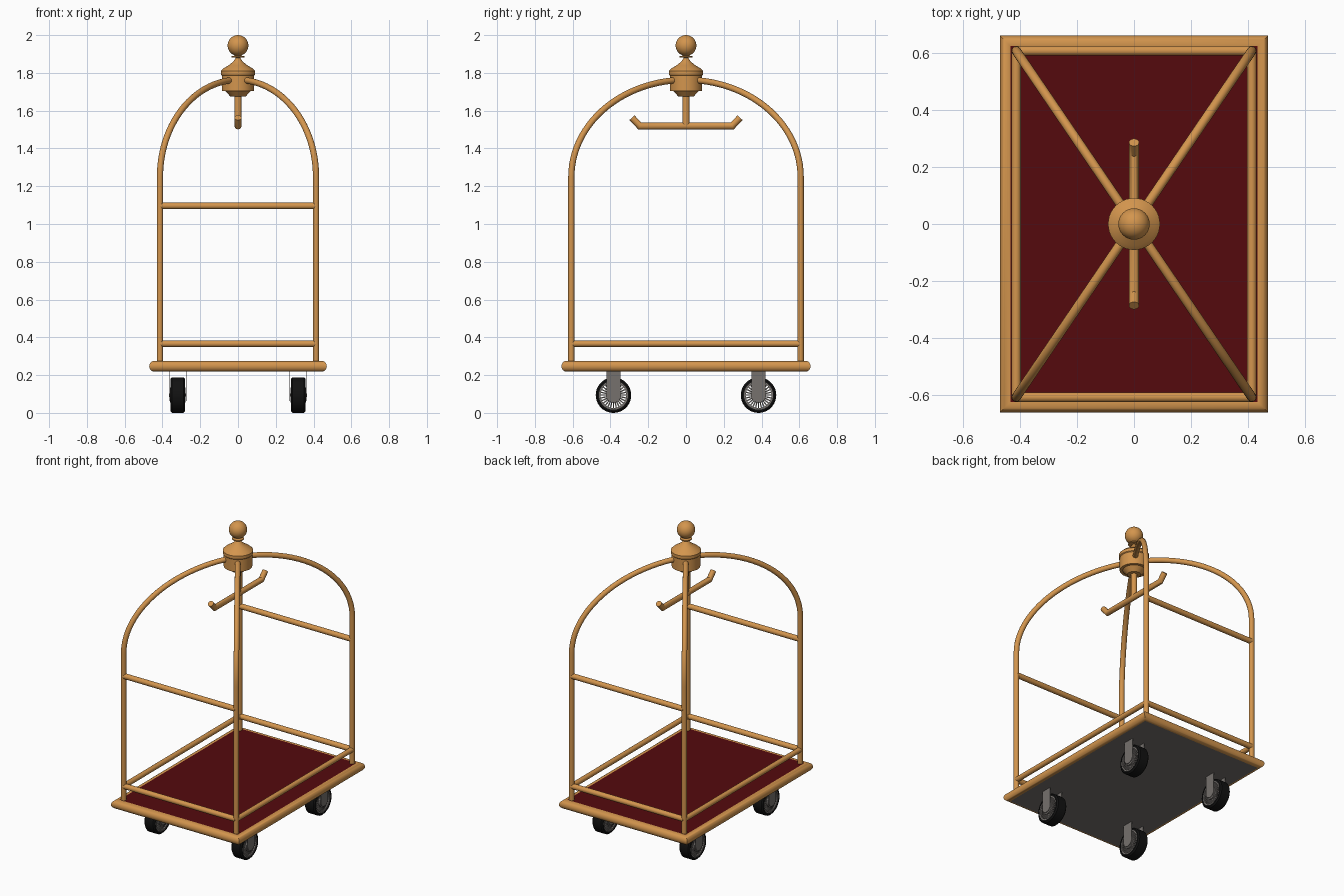
import bpy, bmesh, math
from mathutils import Matrix, Vector

if "Cube" in bpy.data.objects:
    bpy.data.objects.remove(bpy.data.objects["Cube"])


def mat(name, rgb):
    m = bpy.data.materials.new(name)
    m.diffuse_color = (*rgb, 1)
    m.use_nodes = True
    m.node_tree.nodes["Principled BSDF"].inputs["Base Color"].default_value = m.diffuse_color
    return m


BRASS = mat("brass", (0.65, 0.30, 0.075))
CARPET = mat("dark_red_carpet", (0.09, 0.003, 0.004))
GREY = mat("grey_metal", (0.18, 0.165, 0.155))
RUBBER = mat("black_rubber", (0.006, 0.006, 0.006))


def finish(name, bm, *mats, smooth=True):
    bmesh.ops.recalc_face_normals(bm, faces=bm.faces[:])
    me = bpy.data.meshes.new(name)
    bm.to_mesh(me)
    bm.free()
    ob = bpy.data.objects.new(name, me)
    bpy.context.collection.objects.link(ob)
    for m in mats:
        me.materials.append(m)
    if smooth:
        bpy.ops.object.select_all(action='DESELECT')
        ob.select_set(True)
        bpy.context.view_layer.objects.active = ob
        bpy.ops.object.shade_smooth_by_angle(angle=math.radians(35))
    return ob


def tube(name, pts, r, m=BRASS, n=20):
    """Round bar swept along a path lying in one vertical plane."""
    pts = [Vector(p) for p in pts]
    dirs = [(b - a).normalized() for a, b in zip(pts, pts[1:])]
    side = next((a.cross(b).normalized() for a, b in zip(dirs, dirs[1:])
                 if a.cross(b).length > 1e-4), dirs[0].orthogonal().normalized())
    bm = bmesh.new()
    rings = []
    for i, p in enumerate(pts):
        a, b = dirs[max(i - 1, 0)], dirs[min(i, len(dirs) - 1)]
        t = (a + b).normalized()
        up = t.cross(side) / max(t.dot(a), 0.3)
        rings.append([bm.verts.new(p + r * (side * math.cos(k * math.tau / n)
                                            + up * math.sin(k * math.tau / n)))
                      for k in range(n)])
    for A, B in zip(rings, rings[1:]):
        for k in range(n):
            bm.faces.new((A[k], A[k - 1], B[k - 1], B[k]))
    bm.faces.new(rings[0])
    bm.faces.new(rings[-1])
    return finish(name, bm, m)


def lathe(name, prof, m, n=40, closed=False, matrix=Matrix()):
    """Revolve (radius, height) points around z."""
    bm = bmesh.new()
    vs = [bm.verts.new((r, 0, z)) for r, z in prof]
    es = [bm.edges.new(e) for e in zip(vs, vs[1:])]
    if closed:
        es.append(bm.edges.new((vs[-1], vs[0])))
    bmesh.ops.spin(bm, geom=vs + es, cent=(0, 0, 0), axis=(0, 0, 1),
                   angle=math.tau, steps=n, use_duplicate=False)
    bmesh.ops.remove_doubles(bm, verts=bm.verts[:], dist=1e-5)
    bm.transform(matrix)
    return finish(name, bm, m)


# platform: carpet on top, grey metal underneath
bm = bmesh.new()
bmesh.ops.create_cube(bm, size=1, matrix=Matrix.Translation((0, 0, 0.2465))
                      @ Matrix.Diagonal((0.882, 1.262, 0.057, 1)))
bm.normal_update()
for f in bm.faces:
    f.material_index = 0 if f.normal.z > 0.5 else 1
finish("carpeted_platform", bm, CARPET, GREY, smooth=False)

# round bumper frame with mitred corners
bm = bmesh.new()
N = 24
rings = []
for sx, sy in ((1, 1), (-1, 1), (-1, -1), (1, -1)):
    ring = []
    for k in range(N):
        a = k * math.tau / N
        d = 0.029 * math.cos(a)
        ring.append(bm.verts.new((sx * (0.441 + d), sy * (0.631 + d),
                                  0.247 + 0.029 * math.sin(a))))
    rings.append(ring)
for i in range(4):
    A, B = rings[i - 1], rings[i]
    for k in range(N):
        bm.faces.new((A[k], A[k - 1], B[k - 1], B[k]))
finish("platform_frame", bm, BRASS)

# four posts that curve in to the centre hub
PX, PY = 0.413, 0.607
for sx in (-1, 1):
    for sy in (-1, 1):
        pts = [(sx * PX, sy * PY, 0.25)]
        for i in range(25):
            a = math.radians(90 * i / 25)
            c = math.cos(a)
            pts.append((sx * PX * c, sy * PY * c, 1.25 + 0.513 * math.sin(a)))
        tube("arched_post", pts, 0.0165)

# rails
for s in (-1, 1):
    for z in (0.366, 1.096):
        tube("end_rail", [(-PX, s * PY, z), (PX, s * PY, z)], 0.0175)
    tube("side_rail", [(s * PX, -PY, 0.366), (s * PX, PY, 0.366)], 0.0165)

# centre hub and ball finial
lathe("centre_hub", [(0, 1.675), (0.04, 1.675), (0.068, 1.704), (0.086, 1.704),
                     (0.086, 1.785), (0.091, 1.79), (0.091, 1.81), (0.075, 1.825),
                     (0.05, 1.84), (0.025, 1.86), (0.012, 1.88), (0.035, 1.882),
                     (0.035, 1.888), (0.015, 1.892), (0.012, 1.91), (0, 1.91)], BRASS)
bm = bmesh.new()
bmesh.ops.create_uvsphere(bm, u_segments=32, v_segments=20, radius=0.055,
                          matrix=Matrix.Translation((0, 0, 1.945)))
finish("ball_finial", bm, BRASS)

# hanging hook bar
tube("hook_stem", [(0, 0, 1.52), (0, 0, 1.70)], 0.019)
tube("hook_bar", [(0, -0.286, 1.563), (0, -0.245, 1.519),
                  (0, 0.245, 1.519), (0, 0.286, 1.563)], 0.018)

# caster wheels
for sx in (-1, 1):
    for sy in (-1, 1):
        at = Matrix.Translation((sx * 0.319, sy * 0.384, 0.094))
        M = at @ Matrix.Rotation(math.pi / 2, 4, 'Y')
        lathe("tyre", [(0.077, -0.038), (0.086, -0.038), (0.094, -0.030),
                       (0.094, 0.030), (0.086, 0.038), (0.077, 0.038)],
              RUBBER, closed=True, matrix=M)
        lathe("wheel_rim", [(0.068, -0.036), (0.080, -0.036), (0.080, 0.036),
                            (0.068, 0.036)], GREY, closed=True, matrix=M)
        lathe("wheel_hub", [(0, -0.043), (0.04, -0.04), (0.04, 0.04), (0, 0.043)],
              GREY, matrix=M)
        # thin radial spokes
        bm = bmesh.new()
        for k in range(28):
            bmesh.ops.create_cube(bm, size=1, matrix=at
                                  @ Matrix.Rotation(k * math.tau / 28, 4, 'X')
                                  @ Matrix.Translation((0, 0, 0.054))
                                  @ Matrix.Diagonal((0.06, 0.0065, 0.034, 1)))
        finish("wheel_spokes", bm, GREY, smooth=False)
        # fork plates with rounded lower ends
        bm = bmesh.new()
        for s in (-1, 1):
            out = [(0.037, 0.13), (-0.037, 0.13)]
            out += [(0.037 * math.cos(a), 0.005 + 0.037 * math.sin(a))
                    for a in (math.pi + math.pi * i / 12 for i in range(13))]
            f = bm.faces.new([bm.verts.new(at @ Vector((s * 0.043, y, z)))
                              for y, z in out])
            ext = bmesh.ops.extrude_face_region(bm, geom=[f])["geom"]
            bmesh.ops.translate(bm, vec=(s * 0.004, 0, 0),
                                verts=[v for v in ext if isinstance(v, bmesh.types.BMVert)])
            if not f.is_valid:
                continue
        finish("caster_fork", bm, GREY, smooth=False)
